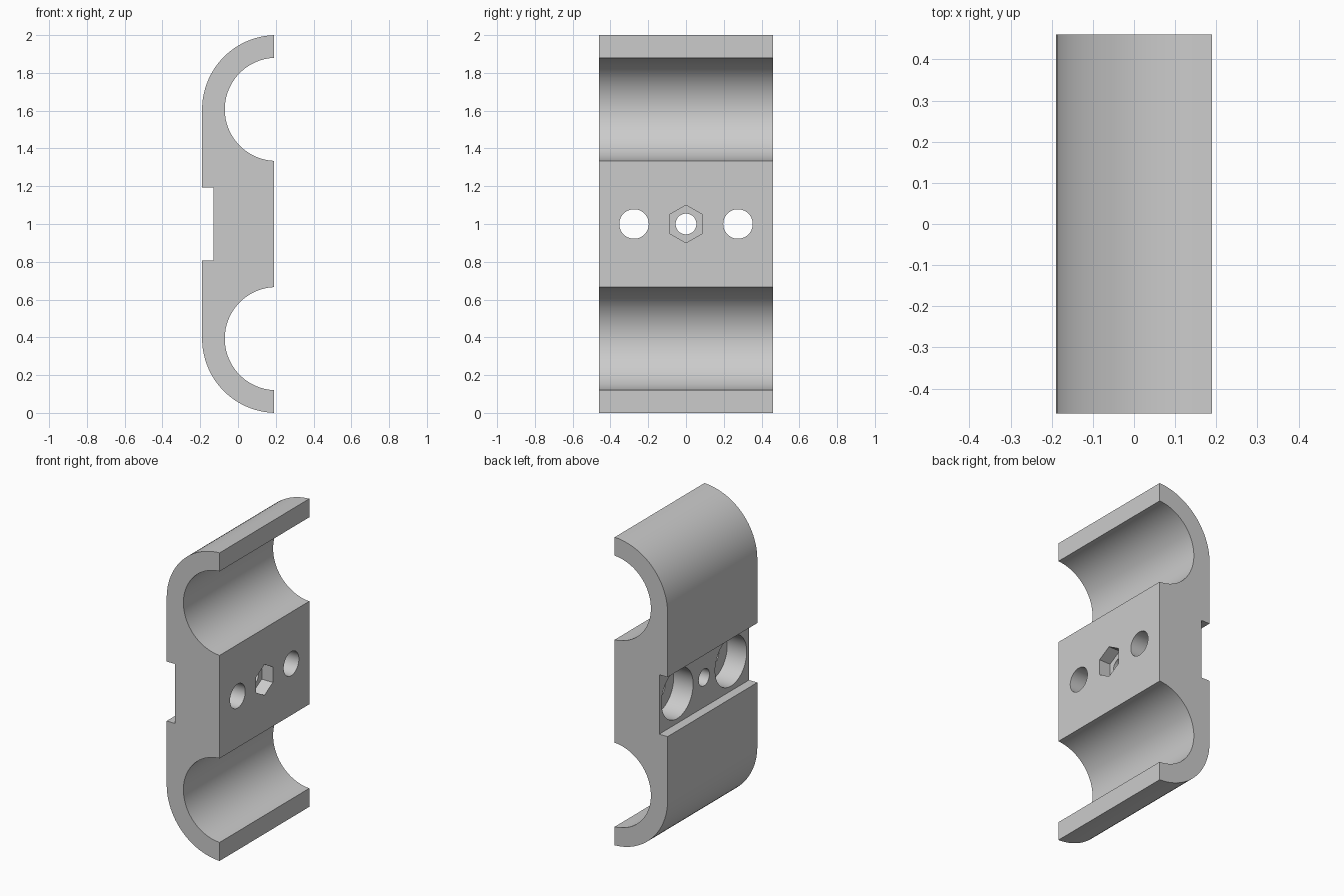
import bpy, bmesh, math
from mathutils import Matrix

cube = bpy.data.objects.get("Cube")
if cube:
    bpy.data.objects.remove(cube, do_unlink=True)

HALF_X, HALF_Y, MID_Z = 0.19, 0.46, 1.0
BORE_X, BORE_OFFSET = 0.203, 0.607     # axis of each pipe seat
OUTER_R, INNER_R = 0.393, 0.273
SLOT_X, SLOT_HALF = -0.13, 0.193

grey = bpy.data.materials.new("plain grey")
grey.use_nodes = True
colour = (0.6, 0.6, 0.6, 1)
grey.diffuse_color = colour
grey.node_tree.nodes["Principled BSDF"].inputs["Base Color"].default_value = colour


def make_object(name, bm):
    bmesh.ops.recalc_face_normals(bm, faces=bm.faces)
    mesh = bpy.data.meshes.new(name)
    bm.to_mesh(mesh)
    bm.free()
    mesh.materials.append(grey)
    obj = bpy.data.objects.new(name, mesh)
    bpy.context.collection.objects.link(obj)
    return obj


def arc(radius, start, end, steps):
    angles = [start + (end - start) * i / steps for i in range(steps + 1)]
    return [(BORE_X + radius * math.cos(a), BORE_OFFSET + radius * math.sin(a))
            for a in angles]


def cut(target, y, radius, x0, x1, sides):
    """Cut a round or hexagonal hole along x between x0 and x1."""
    bm = bmesh.new()
    place = Matrix.Translation(((x0 + x1) / 2, y, MID_Z)) @ Matrix.Rotation(math.pi / 2, 4, "Y")
    bmesh.ops.create_cone(bm, cap_ends=True, segments=sides, radius1=radius,
                          radius2=radius, depth=x1 - x0, matrix=place)
    # point a corner straight up
    corner = max(bm.verts, key=lambda v: v.co.z).co
    tilt = math.atan2(corner.y - y, corner.z - MID_Z)
    bmesh.ops.rotate(bm, verts=bm.verts, cent=(0, y, MID_Z),
                     matrix=Matrix.Rotation(tilt, 3, "X"))
    cutter = make_object("hole_cutter", bm)
    cutter.hide_render = True
    mod = target.modifiers.new("hole", "BOOLEAN")
    mod.operation, mod.solver, mod.object = "DIFFERENCE", "EXACT", cutter
    bpy.context.view_layer.objects.active = target
    bpy.ops.object.modifier_apply(modifier=mod.name)
    bpy.data.objects.remove(cutter, do_unlink=True)


# Clamp body: half profile, mirrored and extruded
inset = BORE_X - HALF_X
outer_end = math.acos(-inset / OUTER_R)
inner_end = math.acos(-inset / INNER_R)
half = [(SLOT_X, SLOT_HALF), (-HALF_X, SLOT_HALF)]
half += arc(OUTER_R, math.pi, outer_end, 24)
half += arc(INNER_R, inner_end, 2 * math.pi - inner_end, 48)
profile = half + [(x, -z) for x, z in reversed(half)]

bm = bmesh.new()
face = bm.faces.new([bm.verts.new((x, -HALF_Y, MID_Z + z)) for x, z in profile])
side = bmesh.ops.extrude_face_region(bm, geom=[face])
bmesh.ops.translate(bm, vec=(0, 2 * HALF_Y, 0),
                    verts=[g for g in side["geom"] if isinstance(g, bmesh.types.BMVert)])
body = make_object("double_pipe_clamp_body", bm)

# Outer bolt holes with counterbores in the slot
for y in (-0.275, 0.275):
    cut(body, y, 0.078, -0.5, 0.5, 48)
    cut(body, y, 0.162, -0.5, 0.01, 64)

# Centre screw hole with hexagonal nut pocket
cut(body, 0, 0.055, -0.5, 0.5, 40)
cut(body, 0, 0.1, HALF_X - 0.08, 0.5, 6)

bpy.ops.object.select_all(action="DESELECT")
body.select_set(True)
bpy.context.view_layer.objects.active = body
bpy.ops.object.shade_smooth_by_angle(angle=math.radians(30))
